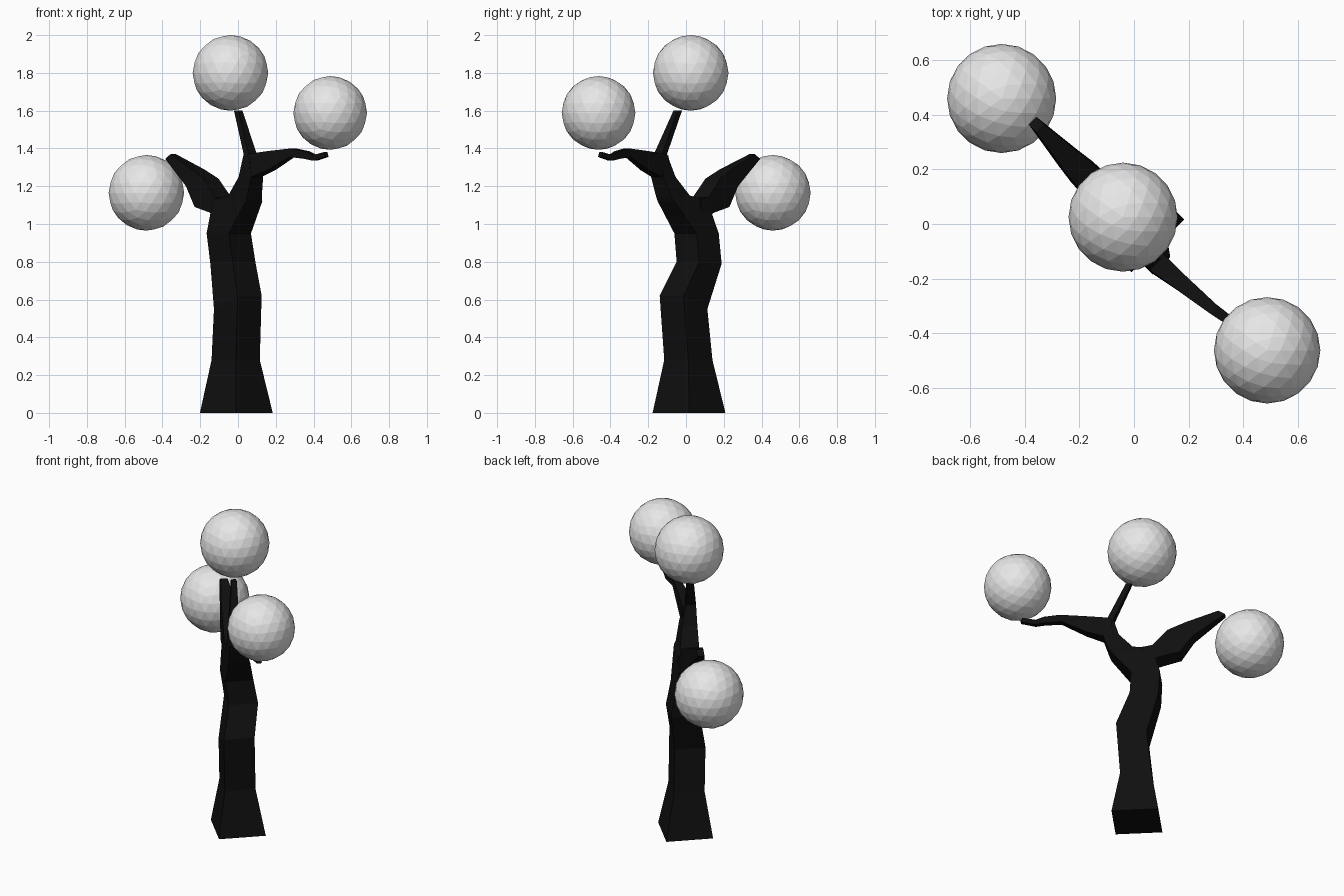
import bpy
import bmesh
from math import radians
from mathutils import Matrix

cube = bpy.data.objects.get("Cube")
if cube:
    bpy.data.objects.remove(cube)


def make_material(name, value):
    mat = bpy.data.materials.new(name)
    mat.use_nodes = True
    color = (value, value, value, 1)
    mat.diffuse_color = color
    mat.node_tree.nodes["Principled BSDF"].inputs["Base Color"].default_value = color
    return mat


black = make_material("black bark", 0.005)
grey = make_material("pale grey foliage", 0.8)
# The tree spreads along a diagonal plane
DIAGONAL = Matrix.Rotation(radians(-45), 4, "Z")


def add_object(name, bm, mat):
    bmesh.ops.recalc_face_normals(bm, faces=bm.faces)
    mesh = bpy.data.meshes.new(name)
    bm.to_mesh(mesh)
    bm.free()
    mesh.materials.append(mat)
    obj = bpy.data.objects.new(name, mesh)
    bpy.context.collection.objects.link(obj)
    return obj


def limb(name, rings):
    """Four-sided limb. Ring: (side a, height a), (side b, height b), depth centre, half depth."""
    bm = bmesh.new()
    loops = []
    for (a, za), (b, zb), mid, half in rings:
        corners = [(a, mid - half, za), (b, mid - half, zb),
                   (b, mid + half, zb), (a, mid + half, za)]
        loops.append([bm.verts.new(DIAGONAL @ Matrix.Translation(c).translation) for c in corners])
    for low, high in zip(loops, loops[1:]):
        for i in range(4):
            j = (i + 1) % 4
            bm.faces.new((low[i], low[j], high[j], high[i]))
    bm.faces.new(loops[0])
    bm.faces.new(loops[-1])
    return add_object(name, bm, black)


# Bent trunk, running up into the middle branch
limb("trunk", [
    ((-.153, 0), (.118, 0), .005, .137),
    ((-.108, .28), (.073, .28), 0, .09),
    ((-.08, .55), (.097, .62), -.01, .09),
    ((-.152, .79), (.015, .8), .03, .085),
    ((-.157, .95), (.009, .95), .005, .083),
    ((-.11, 1.13), (.135, 1.12), -.015, .062),
    ((.005, 1.15), (.144, 1.14), -.022, .056),
    ((.087, 1.25), (.18, 1.25), -.037, .045),
    ((.122, 1.37), (.16, 1.37), -.05, .03),
    ((.015, 1.6), (.049, 1.6), -.03, .015),
])

# Low branch on the right
limb("right_branch", [
    ((-.06, 1.02), (-.05, 1.13), 0, .06),
    ((-.15, 1.06), (-.11, 1.14), 0, .06),
    ((-.27, 1.09), (-.2, 1.24), 0, .055),
    ((-.345, 1.2), (-.3, 1.29), 0, .045),
    ((-.53, 1.345), (-.49, 1.37), .005, .02),
])

# High branch on the left
limb("left_branch", [
    ((.12, 1.23), (.13, 1.36), -.04, .04),
    ((.18, 1.25), (.15, 1.37), -.04, .04),
    ((.28, 1.285), (.27, 1.385), -.03, .03),
    ((.42, 1.355), (.43, 1.4), -.015, .02),
    ((.51, 1.345), (.52, 1.385), 0, .016),
    ((.57, 1.335), (.57, 1.365), .005, .015),
    ((.655, 1.355), (.645, 1.38), .01, .014),
])

# Faceted foliage balls
for name, centre, radius in [
    ("top_foliage", (-.04, .025, 1.8), .2),
    ("left_foliage", (.488, -.463, 1.588), .195),
    ("right_foliage", (-.485, .46, 1.165), .2),
]:
    bm = bmesh.new()
    bmesh.ops.create_icosphere(bm, subdivisions=3, radius=radius,
                               matrix=Matrix.Translation(centre))
    add_object(name, bm, grey)
